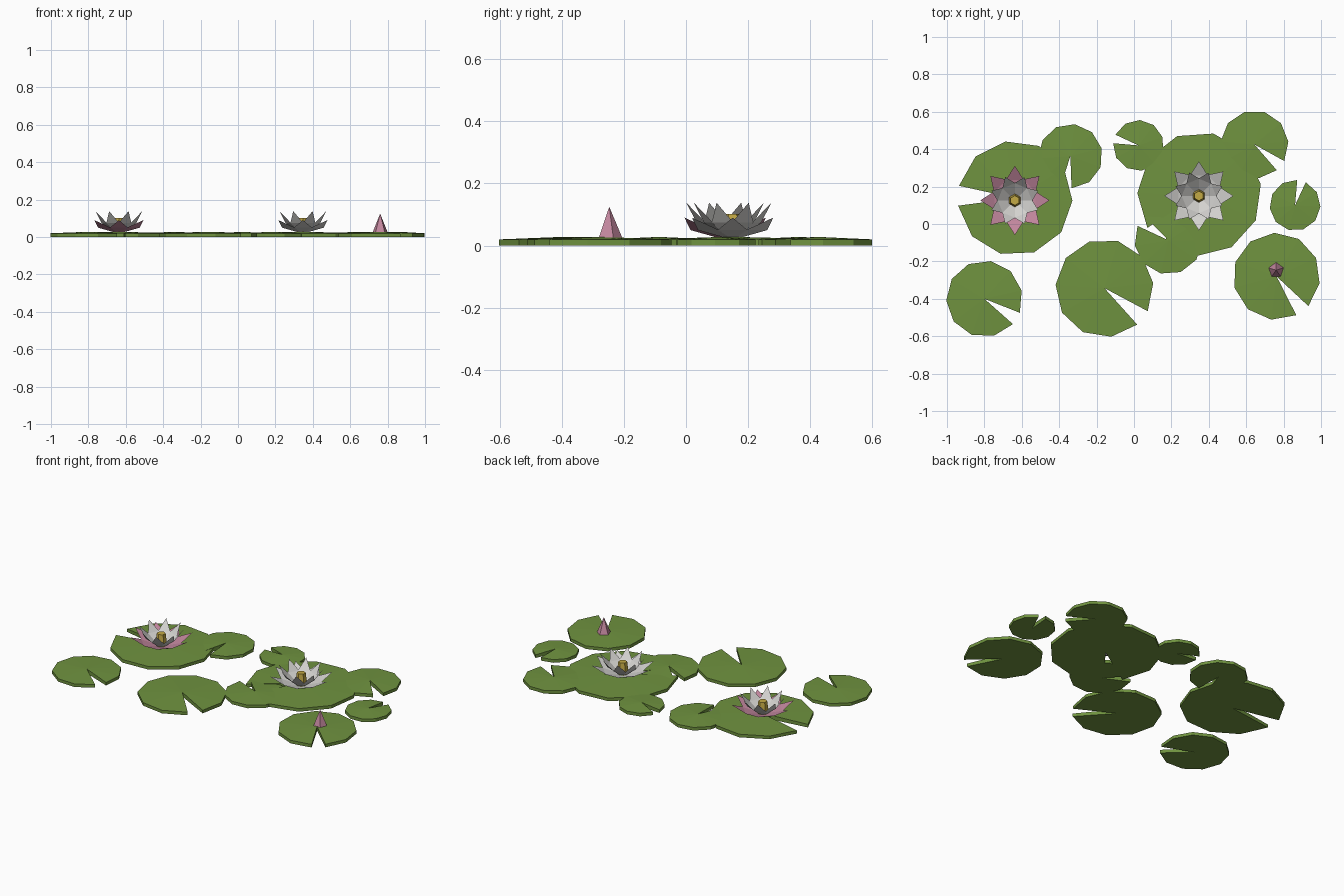
import bpy
import bmesh
from math import cos, sin, radians
from mathutils import Matrix, Vector

cube = bpy.data.objects.get("Cube")
if cube:
    bpy.data.objects.remove(cube, do_unlink=True)


def material(name, rgb):
    mat = bpy.data.materials.new(name)
    mat.use_nodes = True
    mat.diffuse_color = (*rgb, 1)
    mat.node_tree.nodes["Principled BSDF"].inputs["Base Color"].default_value = (*rgb, 1)
    return mat


LEAF = material("leaf_green", (0.16, 0.29, 0.05))
WHITE = material("petal_white", (0.66, 0.65, 0.63))
PINK = material("petal_pink", (0.54, 0.24, 0.34))
YELLOW = material("stamen_yellow", (0.55, 0.40, 0.06))


def finish(bm, name, mat, location):
    mesh = bpy.data.meshes.new(name)
    bm.to_mesh(mesh)
    bm.free()
    mesh.materials.append(mat)
    obj = bpy.data.objects.new(name, mesh)
    obj.location = location
    bpy.context.collection.objects.link(obj)
    return obj


def polar(radius, angle, z):
    return Vector((radius * cos(angle), radius * sin(angle), z))


def lily_pad(name, x, y, radius, notch, gap=20, sides=10, rim=0.02, crown=0.028):
    """Notched disc, slightly raised towards its centre, with a flat underside."""
    bm = bmesh.new()
    step = (360 - gap) / sides
    angles = [radians(notch + gap / 2 + step * i) for i in range(sides + 1)]
    top = [bm.verts.new(polar(radius, a, rim)) for a in angles]
    low = [bm.verts.new(polar(radius, a, 0)) for a in angles]
    top_mid = bm.verts.new((0, 0, crown))
    low_mid = bm.verts.new((0, 0, 0))
    for i in range(sides):
        bm.faces.new((top_mid, top[i], top[i + 1]))
        bm.faces.new((low[i], low[i + 1], top[i + 1], top[i]))
    bm.faces.new([low_mid] + low[::-1])
    # walls of the notch
    bm.faces.new((low_mid, low[0], top[0], top_mid))
    bm.faces.new((low[-1], low_mid, top_mid, top[-1]))
    finish(bm, name, LEAF, (x, y, 0))


def petal_ring(name, mat, location, profile, turn, count=8):
    """Ring of pointed petals; profile rows are radius, half width, height."""
    bm = bmesh.new()
    base, middle, tip = profile
    for i in range(count):
        spin = Matrix.Rotation(radians(turn + 360 * i / count), 3, "Z")

        def vert(row, side):
            return bm.verts.new(spin @ Vector((row[0], side * row[1], row[2])))

        b0, b1 = vert(base, -1), vert(base, 1)
        m0, m1 = vert(middle, -1), vert(middle, 1)
        point = vert(tip, 0)
        bm.faces.new((b0, m0, m1, b1))
        bm.faces.new((m0, point, m1))
    finish(bm, name, mat, location)


def cone(name, mat, location, sides, r_low, r_top, height, turn):
    bm = bmesh.new()
    bmesh.ops.create_cone(bm, cap_ends=True, segments=sides, radius1=r_low,
                          radius2=r_top, depth=height,
                          matrix=Matrix.Translation((0, 0, height / 2)))
    obj = finish(bm, name, mat, location)
    obj.rotation_euler.z = radians(turn)


# Floating pads: x, y, radius, notch direction
pads = {
    "front_right_pad": (-0.80, -0.40, 0.204, -31.5),
    "front_middle_pad": (-0.158, -0.343, 0.262, -38),
    "bud_pad": (0.762, -0.28, 0.233, -53),
    "small_left_pad": (0.861, 0.10, 0.136, 75),
    "back_left_pad": (0.644, 0.425, 0.182, -39),
    "white_flower_pad": (0.35, 0.16, 0.332, 223),
    "inner_pad": (0.184, -0.087, 0.182, 145),
    "small_back_pad": (0.024, 0.42, 0.136, 165),
    "back_right_pad": (-0.34, 0.363, 0.172, 262),
    "pink_flower_pad": (-0.636, 0.138, 0.307, 177.5),
}
for name, values in pads.items():
    lily_pad(name, *values)

# Open flowers
OUTER = ((0.03, 0.013, 0.027), (0.11, 0.048, 0.05), (0.185, 0, 0.09))
INNER = ((0.03, 0.013, 0.028), (0.085, 0.037, 0.075), (0.135, 0, 0.138))
for name, x, y, outer in (("pink_flower", -0.637, 0.126, PINK),
                          ("white_flower", 0.347, 0.15, WHITE)):
    petal_ring(name + "_outer_petals", outer, (x, y, 0), OUTER, 0)
    petal_ring(name + "_inner_petals", WHITE, (x, y, 0), INNER, 22.5)
    cone(name + "_stamen", YELLOW, (x, y, 0.022), 6, 0.036, 0.026, 0.08, 0)

# Closed bud
cone("flower_bud", PINK, (0.76, -0.247, 0.02), 5, 0.044, 0, 0.105, 0)
